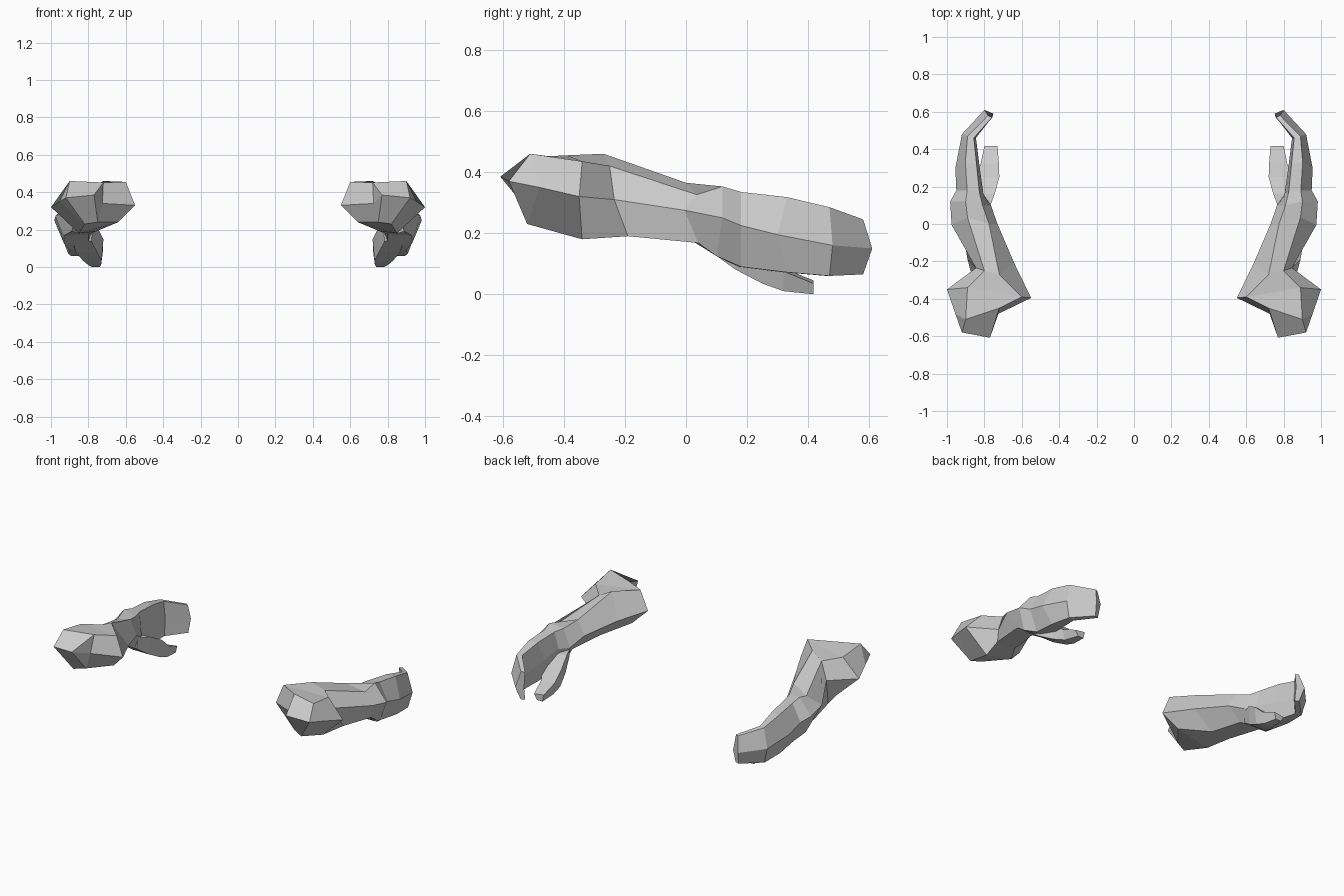
import bpy, bmesh

if "Cube" in bpy.data.objects:
    bpy.data.objects.remove(bpy.data.objects["Cube"])


def loft(name, rings, cap_start=True, cap_end=True):
    """Skin a row of equal-sized rings with flat faces and mirror to the other side."""
    bm = bmesh.new()
    vr = [[bm.verts.new(p) for p in ring] for ring in rings]
    n = len(rings[0])
    for a, b in zip(vr, vr[1:]):
        for i in range(n):
            j = (i + 1) % n
            bm.faces.new((a[i], a[j], b[j], b[i]))
    if cap_start:
        bm.faces.new(vr[0][::-1])
    if cap_end:
        bm.faces.new(vr[-1])
    bmesh.ops.remove_doubles(bm, verts=bm.verts, dist=0.0005)
    bmesh.ops.recalc_face_normals(bm, faces=bm.faces)
    me = bpy.data.meshes.new(name)
    bm.to_mesh(me)
    bm.free()
    ob = bpy.data.objects.new(name, me)
    bpy.context.collection.objects.link(ob)
    mod = ob.modifiers.new("mirror", 'MIRROR')
    mod.use_mirror_merge = False
    return ob


def hand_ring(y, ymid, xi, xo, zt, zm, zb):
    """Six-sided slice: upper outer, outer, lower outer, lower inner, inner, upper inner."""
    w = xo - xi
    return [(xi + .6 * w, y, zt), (xo, ymid, zm), (xi + .65 * w, y, zb),
            (xi + .1 * w, y - .01, zb), (xi, ymid - .02, zm), (xi + .15 * w, y - .01, zt)]


# Sections run from elbow to wrist, same point order as hand_ring
tip_out, tip_in = (.92, -.58, .37), (.77, -.608, .385)
wrist = [(.90, .12, .353), (.983, .12, .25), (.93, .10, .125),
         (.80, .10, .125), (.765, .10, .22), (.81, .10, .335)]
forearm = [
    [(.90, -.51, .46), (.955, -.48, .35), (.82, -.52, .23),
     (.75, -.49, .24), (.725, -.48, .34), (.72, -.45, .452)],
    [(.89, -.34, .435), (1.0, -.35, .32), (.85, -.34, .18),
     (.64, -.36, .24), (.55, -.395, .33), (.60, -.39, .455)],
    [(.80, -.25, .42), (.845, -.235, .31), (.89, -.19, .19),
     (.76, -.19, .19), (.64, -.21, .31), (.72, -.27, .46)],
    [(.89, .035, .326), (.975, -.005, .275), (.93, .04, .168),
     (.80, .02, .175), (.73, .0, .27), (.775, .0, .365)],
]
elbow_end = [tip_out] * 3 + [tip_in] * 3

# Elbow end collapses to one edge, so it needs no cap
loft("forearm", [elbow_end] + forearm + [wrist], False, False)

# Hand: flat mitten of joined fingers, curling inwards
loft("hand", [wrist,
              hand_ring(.18, .18, .805, .95, .335, .225, .09),
              hand_ring(.33, .30, .822, .955, .318, .195, .072),
              hand_ring(.47, .48, .845, .92, .285, .16, .06),
              hand_ring(.58, .61, .752, .80, .245, .15, .065)], False, True)

# Thumb: four-sided taper below the palm
thumb = [(.08, .765, .90, .21, .14), (.16, .735, .89, .20, .082),
         (.25, .71, .85, .15, .035), (.32, .712, .82, .085, .01),
         (.418, .72, .80, .045, .0)]
loft("thumb", [[(xi + .01, y, zt), (xo, y, zt - .01), (xo - .02, y, zb), (xi + .02, y, zb)]
               for y, xi, xo, zt, zb in thumb])
